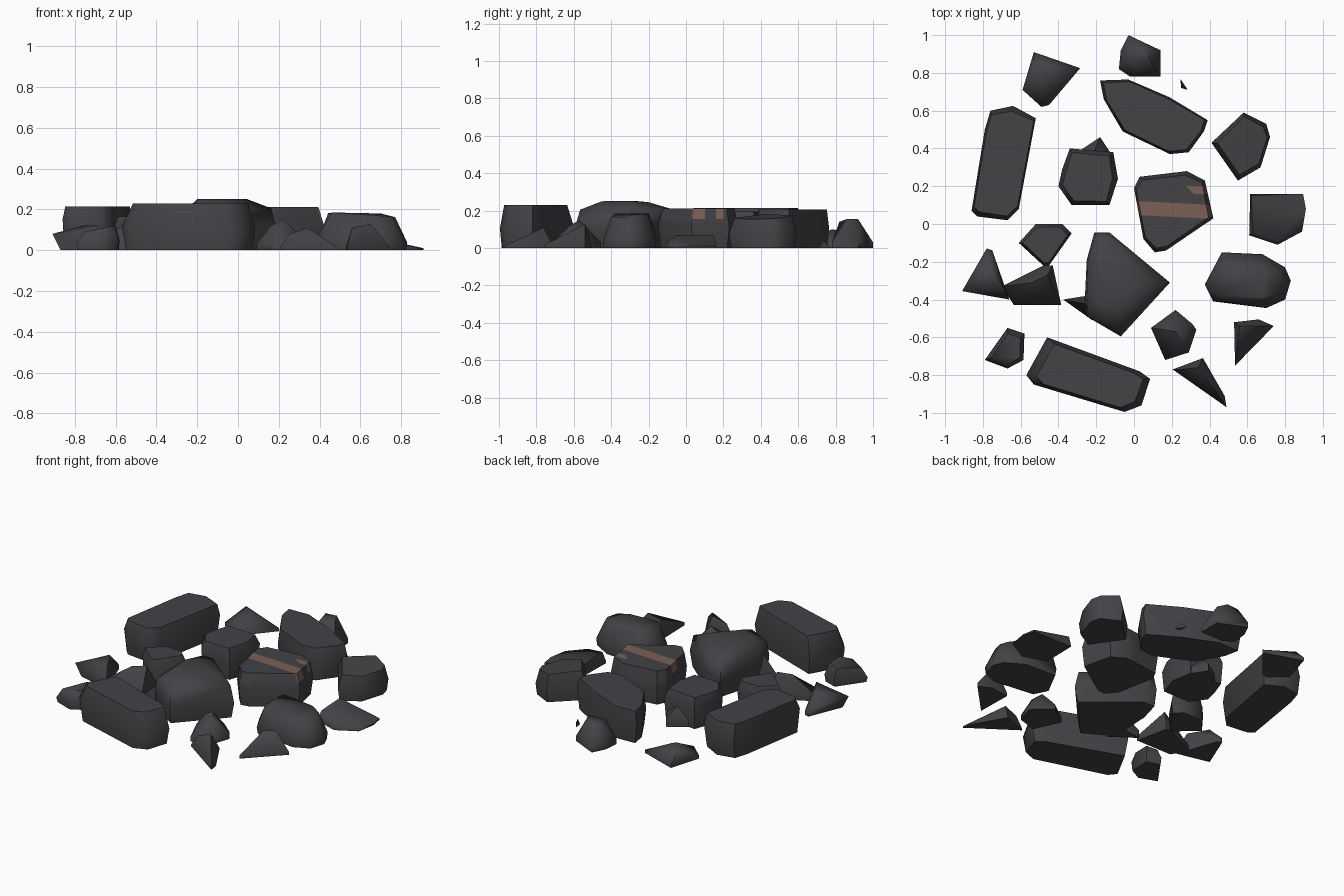
import bpy, bmesh, random
from mathutils import Vector

if "Cube" in bpy.data.objects:
    bpy.data.objects.remove(bpy.data.objects["Cube"])

random.seed(4)


def material(name, rgb):
    m = bpy.data.materials.new(name)
    m.diffuse_color = (*rgb, 1)
    m.use_nodes = True
    m.node_tree.nodes["Principled BSDF"].inputs["Base Color"].default_value = m.diffuse_color
    return m


STONE = material("dark_stone", (0.056, 0.054, 0.061))
RUST = material("brown_vein", (0.20, 0.118, 0.092))


def finish(name, bm, angle=1.05):
    mesh = bpy.data.meshes.new(name)
    bm.to_mesh(mesh)
    bm.free()
    ob = bpy.data.objects.new(name, mesh)
    bpy.context.collection.objects.link(ob)
    mesh.materials.append(STONE)
    mesh.materials.append(RUST)
    bpy.ops.object.select_all(action='DESELECT')
    ob.select_set(True)
    bpy.context.view_layer.objects.active = ob
    bpy.ops.object.shade_smooth_by_angle(angle=angle)
    return ob


def hull(points):
    """Convex faceted stone around a set of points."""
    bm = bmesh.new()
    for p in points:
        bm.verts.new(p)
    res = bmesh.ops.convex_hull(bm, input=bm.verts)
    junk = {g for g in res["geom_interior"] + res["geom_unused"]
            if isinstance(g, bmesh.types.BMVert)}
    bmesh.ops.delete(bm, geom=list(junk), context='VERTS')
    bmesh.ops.dissolve_limit(bm, angle_limit=0.02, verts=bm.verts, edges=bm.edges)
    bmesh.ops.recalc_face_normals(bm, faces=bm.faces)
    return bm


def slab_points(outline, h, top=0.88, tilt=(0, 0), mid=0.6, foot=0.94):
    """Foot ring, widest ring and slightly smaller, tilted crown ring."""
    c = sum((Vector(p) for p in outline), Vector((0, 0))) / len(outline)
    pts = []
    for p in outline:
        d = Vector(p) - c
        low, crown = c + d * foot, c + d * top * random.uniform(0.97, 1.02)
        z = h * mid * random.uniform(0.8, 1.2)
        rise = (d.x * tilt[0] + d.y * tilt[1]) * top
        pts += [(low.x, low.y, 0), (p[0], p[1], z + rise * 0.5),
                (crown.x, crown.y, h + rise)]
    return pts


def slab(name, outline, h, top=0.88, tilt=(0, 0), mid=0.6, foot=0.94, extra=()):
    return finish(name, hull(slab_points(outline, h, top, tilt, mid, foot) + list(extra)))


def shard(name, outline, peaks, edge=0.0):
    """Pointed stone: outline near the ground rising to a few peaks."""
    pts = [(x, y, 0) for x, y in outline]
    pts += [(x, y, edge) for x, y in outline] + list(peaks)
    return finish(name, hull(pts))


# Large flat-topped stones
slab("long_left_stone", [(-.64, .625), (-.76, .60), (-.79, .50), (-.52, .56), (-.61, .08),
     (-.67, .02), (-.83, .04), (-.86, .07)], .215, .93)
slab("back_slab", [(-.18, .76), (-.03, .765), (.19, .67), (.39, .55), (.37, .49),
     (.29, .38), (.19, .37), (-.06, .49), (-.16, .66)], .205, .93)
slab("right_oval_stone", [(.465, -.15), (.68, -.16), (.80, -.23), (.83, -.30), (.80, -.40),
     (.70, -.445), (.42, -.41), (.375, -.32)], .17, .7, (-.06, 0), .25, .97,
     [(.46, -.2, .185), (.46, -.38, .185), (.70, -.23, .18), (.68, -.39, .17)])
slab("front_long_stone", [(-.46, -.60), (.03, -.78), (.085, -.82), (.04, -.96),
     (-.05, -.995), (-.53, -.85), (-.57, -.80)], .23, .86, mid=.5)
slab("back_right_stone", [(.58, .59), (.70, .53), (.72, .46), (.67, .30), (.55, .23),
     (.41, .43)], .165, .86, (-.1, .05), .5)
slab("middle_stone", [(-.34, .40), (-.11, .38), (-.085, .24), (-.13, .10), (-.33, .10),
     (-.40, .20), (-.38, .29)], .195, .85)
shard("middle_stone_spur", [(-.18, .46), (-.12, .37), (-.30, .38), (-.20, .30)],
      [(-.22, .36, .14)], .05)
slab("centre_stone", [(-.21, -.045), (-.13, -.045), (.19, -.31), (-.07, -.595),
     (-.25, -.49), (-.26, -.39), (-.25, -.19)], .205, .93,
     extra=[(-.2, -.25, .25), (.04, -.31, .252), (-.08, -.45, .25), (-.19, -.41, .25),
            (-.15, -.2, .245)])
shard("centre_stone_spur", [(-.375, -.40), (-.22, -.51), (-.15, -.45), (-.25, -.38)],
      [(-.22, -.43, .18)], .05)

# Stone with a brown vein: cut the band edges, then colour by position
bm = hull(slab_points([(.03, .25), (.28, .28), (.375, .23), (.42, .03), (.17, -.14),
                       (.11, -.15), (.05, -.08), (0, .19)], .212, .92))


def upper_y(x):
    return .122 - .05 * x


def lower_y(x):
    return .048 - .05 * x


cuts = [((0, .122, 0), (.05, 1, 0)), ((0, .048, 0), (.05, 1, 0)), ((0, 0, .155), (0, 0, 1)),
        ((0, .16, 0), (0, 1, 0)), ((0, .475, 0), (1, 1, 0)), ((0, .2, 0), (0, 1, 0))]
for co, no in cuts:
    bmesh.ops.bisect_plane(bm, geom=bm.verts[:] + bm.edges[:] + bm.faces[:],
                           plane_co=co, plane_no=no)
for f in bm.faces:
    c = f.calc_center_median()
    band = lower_y(c.x) < c.y < upper_y(c.x)
    patch = .16 < c.y < .2 and .475 < c.x + c.y
    if c.z > .155 and (band or patch):
        f.material_index = 1
finish("veined_stone", bm, .7)

# Low wedge on the right
shard("right_wedge", [(.615, .16), (.895, .16), (.91, .08), (.89, -.04), (.76, -.11),
      (.61, -.06)], [(.62, .15, .07), (.63, -.05, .07), (.76, -.09, .04), (.75, .15, .04)], .01)

# Small pointed stones round the rim
shard("back_left_shard", [(-.53, .91), (-.285, .825), (-.45, .63), (-.49, .62), (-.59, .71)],
      [(-.47, .78, .10), (-.53, .84, .09)], .02)
shard("back_shard", [(-.03, 1), (.14, .92), (.14, .78), (-.02, .78), (-.08, .82), (-.07, .92)],
      [(.09, .86, .155), (.0, .82, .14), (-.02, .92, .15), (.06, .92, .155)], .03)
shard("tiny_chip", [(.245, .77), (.285, .71), (.25, .72)], [(.255, .735, .04)])
shard("right_shard", [(.53, -.52), (.66, -.505), (.74, -.54), (.535, -.75)],
      [(.56, -.54, .11), (.65, -.54, .13)], .02)
shard("front_right_stone", [(.22, -.455), (.31, -.53), (.33, -.56), (.29, -.68), (.165, -.72),
      (.09, -.55)], [(.22, -.57, .15), (.16, -.56, .12), (.26, -.62, .12)], .03)
shard("front_shard", [(.365, -.71), (.48, -.91), (.49, -.97), (.205, -.77)],
      [(.34, -.76, .11), (.25, -.77, .08)], .01)
slab("front_left_stone", [(-.67, -.55), (-.58, -.58), (-.585, -.72), (-.67, -.765),
     (-.79, -.72)], .11, .75, (.2, 0), .4)

# Cluster of three stones on the left
slab("left_stone", [(-.52, 0), (-.38, 0), (-.33, -.05), (-.45, -.22), (-.48, -.22),
     (-.61, -.10)], .165, .85)
shard("left_inner_shard", [(-.48, -.22), (-.43, -.22), (-.385, -.43), (-.635, -.43),
      (-.70, -.33)], [(-.46, -.27, .15), (-.54, -.31, .14)], .03)
shard("left_outer_shard", [(-.78, -.13), (-.75, -.14), (-.69, -.32), (-.66, -.40), (-.87, -.35)],
      [(-.91, -.355, .08), (-.76, -.22, .12), (-.69, -.34, .12)], .03)
